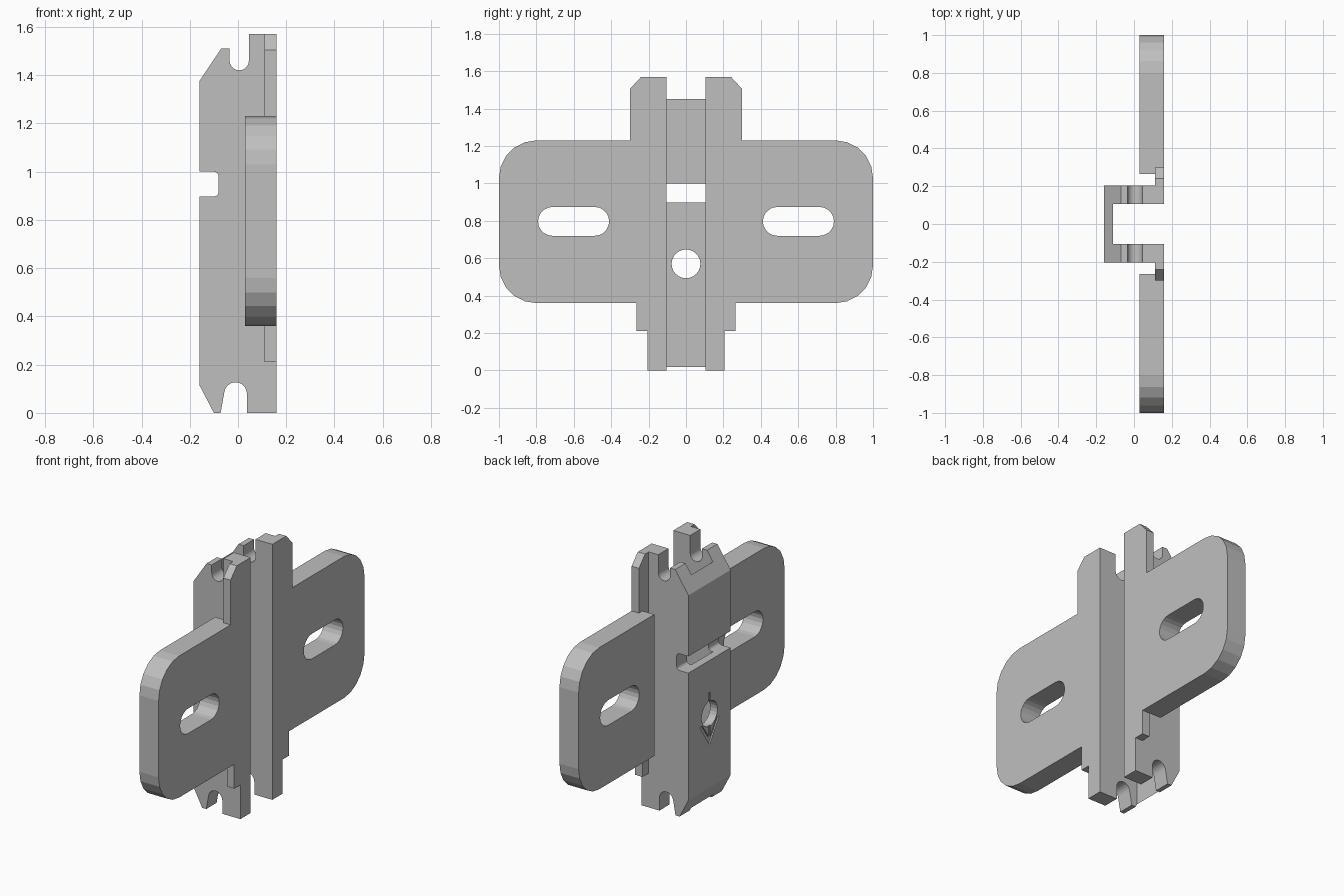
import bpy, bmesh
from math import sin, cos, radians
from mathutils import Vector

cube = bpy.data.objects.get("Cube")
if cube:
    bpy.data.objects.remove(cube, do_unlink=True)

grey = bpy.data.materials.new("light grey metal")
grey.use_nodes = True
colour = (0.52, 0.52, 0.52, 1)
grey.diffuse_color = colour
grey.node_tree.nodes["Principled BSDF"].inputs["Base Color"].default_value = colour


def arc(cx, cz, r, start, end, steps):
    """Points along a circular arc, angles in degrees."""
    angles = [radians(start + (end - start) * i / steps) for i in range(steps + 1)]
    return [(cx + r * cos(a), cz + r * sin(a)) for a in angles]


def prism(name, outline, low, high, axis):
    """Extrude an outline along x (outline in y, z) or along y (outline in x, z)."""
    def place(p, d):
        return (d, p[0], p[1]) if axis == "x" else (p[0], d, p[1])
    bm = bmesh.new()
    face = bm.faces.new([bm.verts.new(place(p, low)) for p in outline])
    ext = bmesh.ops.extrude_face_region(bm, geom=[face])
    moved = [v for v in ext["geom"] if isinstance(v, bmesh.types.BMVert)]
    bmesh.ops.translate(bm, verts=moved, vec=Vector(place((0, 0), high - low)))
    bmesh.ops.recalc_face_normals(bm, faces=bm.faces)
    mesh = bpy.data.meshes.new(name)
    bm.to_mesh(mesh)
    bm.free()
    mesh.materials.append(grey)
    obj = bpy.data.objects.new(name, mesh)
    bpy.context.collection.objects.link(obj)
    return obj


def combine(target, other, operation):
    """Apply a boolean and discard the helper."""
    mod = target.modifiers.new("boolean", "BOOLEAN")
    mod.operation, mod.solver, mod.object = operation, "EXACT", other
    bpy.context.view_layer.objects.active = target
    bpy.ops.object.modifier_apply(modifier=mod.name)
    bpy.data.objects.remove(other, do_unlink=True)


def rect(a, b, c, d):
    return [(a, c), (b, c), (b, d), (a, d)]


# Channel side profile with hook notches at the top, back and bottom
profile = [(-0.16, 0.115), (-0.10, 0), (-0.072, 0)]
profile += arc(-0.01, 0.08, 0.047, 170, 0, 10)
profile += [(0.037, 0), (0.16, 0), (0.16, 1.57), (0.045, 1.57)]
profile += arc(0.005, 1.46, 0.04, 0, -180, 10)
profile += [(-0.035, 1.51), (-0.07, 1.51), (-0.16, 1.375), (-0.16, 1.0)]
profile += arc(-0.10, 0.98, 0.02, 90, 0, 4) + arc(-0.10, 0.917, 0.02, 0, -90, 4)
profile += [(-0.16, 0.897)]
plate = prism("mounting_plate", profile, -0.205, 0.205, "y")

# Hollow of the channel, open to the wall side
combine(plate, prism("channel_hollow", rect(-0.11, 0.3, -0.1, 1.7), -0.105, 0.105, "y"),
        "DIFFERENCE")

# Flanges and slotted wings on both sides
for s in (-1, 1):
    flange = [(0.18, 0.21), (0.265, 0.21), (0.265, 0.5), (0.30, 0.5),
              (0.30, 1.505), (0.24, 1.57), (0.18, 1.57)]
    wing = [(0.265, 0.36)] + arc(0.80, 0.56, 0.20, -90, 0, 5)
    wing += arc(0.80, 1.03, 0.20, 0, 90, 5) + [(0.265, 1.23)]
    slot = arc(0.714, 0.797, 0.077, -90, 90, 10) + arc(0.488, 0.797, 0.077, 90, 270, 10)

    def side(points):
        return [(s * y, z) for y, z in points]

    part = prism("wing", side(wing), 0.03, 0.16, "x")
    combine(part, prism("wing_slot", side(slot), -0.05, 0.25, "x"), "DIFFERENCE")
    combine(part, prism("flange", side(flange), 0.11, 0.16, "x"), "UNION")
    combine(plate, part, "UNION")

# Shallow engraved down arrow on the back
shaft = rect(-0.009, 0.009, 0.42, 0.70)
chevron = [(0, 0.38), (0.095, 0.52), (0.07, 0.52), (0, 0.42), (-0.07, 0.52), (-0.095, 0.52)]
for outline in (shaft, chevron):
    combine(plate, prism("arrow_groove", outline, -0.2, -0.152, "x"), "DIFFERENCE")

# Round screw hole through the back web
hole = arc(0, 0.57, 0.077, 0, 345, 23)
combine(plate, prism("screw_hole", hole, -0.25, -0.05, "x"), "DIFFERENCE")
